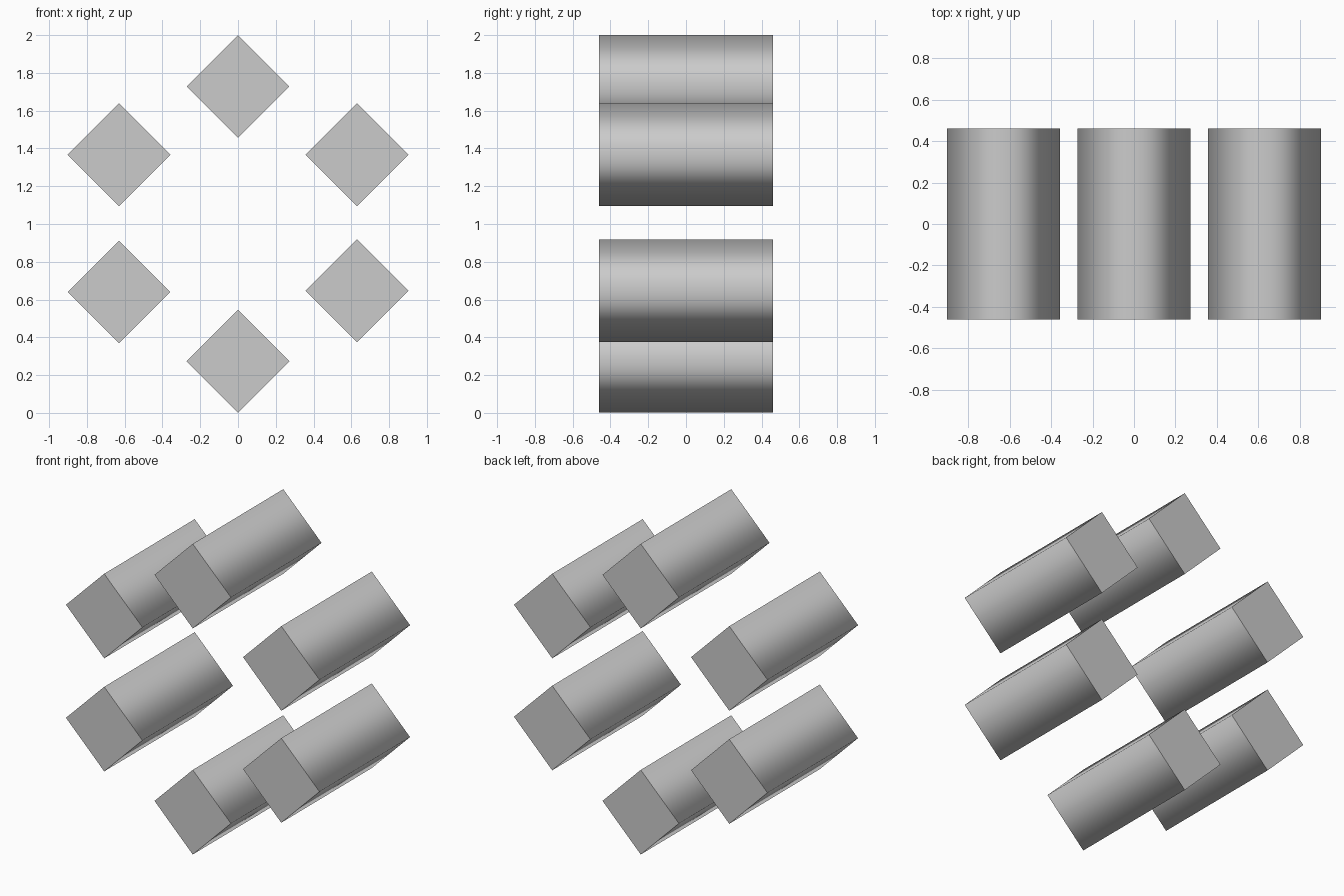
import bpy, bmesh
from math import pi
from mathutils import Matrix

if "Cube" in bpy.data.objects:
    bpy.data.objects.remove(bpy.data.objects["Cube"])

RADIUS = 0.272   # half diagonal of the square section
LENGTH = 0.92


def square_bar(name, x, z):
    """Four-sided bar along y, standing on its corner, with smooth sides and flat ends."""
    bm = bmesh.new()
    bmesh.ops.create_cone(bm, cap_ends=True, segments=4, radius1=RADIUS,
                          radius2=RADIUS, depth=LENGTH,
                          matrix=Matrix.Rotation(pi / 2, 4, 'X'))
    # make sure a corner points straight up
    top = max(v.co.z for v in bm.verts)
    if top < RADIUS * 0.9:
        bmesh.ops.rotate(bm, verts=bm.verts, matrix=Matrix.Rotation(pi / 4, 3, 'Y'))
    bm.normal_update()
    for f in bm.faces:
        f.smooth = abs(f.normal.y) < 0.5
        if not f.smooth:
            for e in f.edges:
                e.smooth = False
    mesh = bpy.data.meshes.new(name)
    bm.to_mesh(mesh)
    bm.free()
    obj = bpy.data.objects.new(name, mesh)
    obj.location = (x, 0, z)
    bpy.context.collection.objects.link(obj)


# Ring of six bars
for name, x, z in (("bar_top", 0, 1.728),
                   ("bar_upper_right", 0.63, 1.367),
                   ("bar_lower_right", 0.63, 0.647),
                   ("bar_bottom", 0, 0.274),
                   ("bar_lower_left", -0.63, 0.64),
                   ("bar_upper_left", -0.63, 1.367)):
    square_bar(name, x, z)
